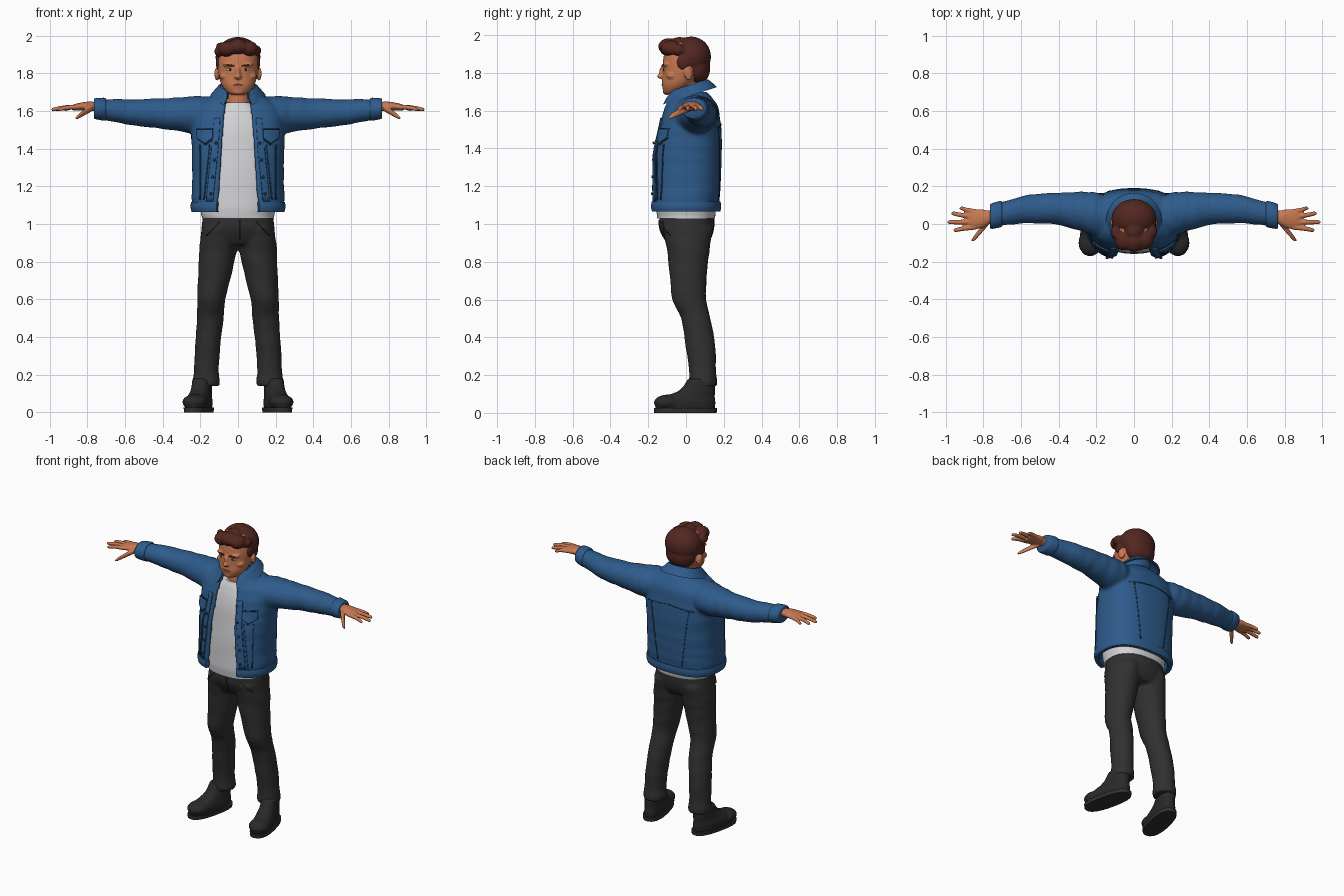
import bpy, bmesh, math, random
from mathutils import Matrix, Euler, Vector

random.seed(4)
if "Cube" in bpy.data.objects:
    bpy.data.objects.remove(bpy.data.objects["Cube"])


def material(name, r, g, b):
    m = bpy.data.materials.new(name)
    m.use_nodes = True
    m.diffuse_color = (r, g, b, 1)
    node = m.node_tree.nodes["Principled BSDF"]
    node.inputs["Base Color"].default_value = (r, g, b, 1)
    node.inputs["Roughness"].default_value = 0.8
    return m


DENIM = material("denim blue", .027, .105, .26)
SEAM = material("dark seam blue", .01, .04, .1)
SHIRT = material("shirt grey", .65, .65, .67)
TROUSER = material("charcoal", .03, .03, .032)
SHOE = material("shoe black", .022, .022, .022)
SKIN = material("skin", .58, .19, .085)
LIP = material("lip", .4, .11, .06)
HAIR = material("hair brown", .085, .02, .014)
EYE = material("eye white", .55, .5, .45)


def spow(v, p):
    return math.copysign(abs(v) ** p, v)


def sample(rings, steps):
    """Smoothly interpolate the ring values."""
    out, last = [], len(rings) - 1
    for i in range(last):
        quad = zip(rings[max(i - 1, 0)], rings[i], rings[i + 1], rings[min(i + 2, last)])
        quad = list(quad)
        for k in range(steps):
            t = k / steps
            out.append([b + .5 * t * (c - a + t * (2 * a - 5 * b + 4 * c - d + t * (3 * (b - c) + d - a)))
                        for a, b, c, d in quad])
    return out + [rings[-1]]


def loft(bm, rings, axis="z", p=1, n=32, steps=4, wrinkle=0, thick=.02, tilt=0):
    """Rings are (position, centre, centre, radius, radius[, half front opening])."""
    loops, is_open = [], len(rings[0]) > 5
    for j, (s, c1, c2, r1, r2, *gap) in enumerate(sample(rings, steps)):
        if is_open:
            a0 = math.asin(min(1, gap[0] / r1) ** (1 / p))
            arc = [a0 + (2 * math.pi - 2 * a0) * i / (n - 1) for i in range(n)]
            pairs = [(a, 0) for a in arc] + [(a, thick) for a in reversed(arc)]
        else:
            pairs = [(2 * math.pi * i / n, 0) for i in range(n)]
        loop = []
        for a, inset in pairs:
            w = 1 + wrinkle * math.sin(j * 1.9 + 2 * math.sin(a + .4 * j))
            u = c1 + (r1 * w - inset) * spow(math.sin(a), p)
            v = c2 - (r2 * w - inset) * spow(math.cos(a), p)
            loop.append(bm.verts.new((u, v, s + tilt * v) if axis == "z" else (s, u, v)))
        loops.append(loop)
    m = len(loops[0])
    for a, b in zip(loops, loops[1:]):
        for i in range(m):
            bm.faces.new((a[i], a[(i + 1) % m], b[(i + 1) % m], b[i]))
    for loop in (loops[0], loops[-1]):
        if is_open:
            for i in range(n - 1):
                bm.faces.new((loop[i], loop[i + 1], loop[m - 2 - i], loop[m - 1 - i]))
        else:
            bm.faces.new(loop)


def ball(bm, centre, radii, rot=(0, 0, 0)):
    mat = Matrix.Translation(centre) @ Euler(rot).to_matrix().to_4x4() @ Matrix.Diagonal((*radii, 1))
    bmesh.ops.create_icosphere(bm, subdivisions=3, radius=1, matrix=mat)


def finish(name, bm, mat, mirror=False, voxel=0, smooth=0):
    bmesh.ops.recalc_face_normals(bm, faces=bm.faces)
    me = bpy.data.meshes.new(name)
    bm.to_mesh(me)
    bm.free()
    me.materials.append(mat)
    me.shade_smooth()
    me.set_sharp_from_angle(angle=math.radians(50))
    ob = bpy.data.objects.new(name, me)
    bpy.context.collection.objects.link(ob)
    if mirror:
        ob.modifiers.new("mirror", "MIRROR").use_clip = False
    if voxel:
        r = ob.modifiers.new("blend", "REMESH")
        r.mode, r.voxel_size, r.use_smooth_shade = "VOXEL", voxel, True
    if smooth:
        s = ob.modifiers.new("soften", "SMOOTH")
        s.factor, s.iterations = .5, smooth
    return ob


def plate(name, mat, target, quads, side=-1, lift=.002, mirror=True, n=8):
    """Thin cloth panels from (x, z) corners, laid on the front or back of a garment."""
    bm = bmesh.new()
    for a, b, c, d in quads:
        a, b, c, d = (Vector((x, side * .4, z)) for x, z in (a, b, c, d))
        g = [[bm.verts.new(a.lerp(b, i / n).lerp(d.lerp(c, i / n), j / n)) for i in range(n + 1)]
             for j in range(n + 1)]
        for j in range(n):
            for i in range(n):
                bm.faces.new((g[j][i], g[j][i + 1], g[j + 1][i + 1], g[j + 1][i]))
    bmesh.ops.remove_doubles(bm, verts=bm.verts, dist=.0005)
    ob = finish(name, bm, mat, mirror)
    w = ob.modifiers.new("lay on", "SHRINKWRAP")
    w.target, w.wrap_method, w.wrap_mode, w.offset = target, "PROJECT", "ABOVE_SURFACE", lift
    w.use_project_y, w.use_positive_direction, w.use_negative_direction = True, side < 0, side > 0
    t = ob.modifiers.new("thickness", "SOLIDIFY")
    t.thickness, t.offset = .008, 0


def line(x1, z1, x2, z2, w=.003):
    """Narrow strip between two points."""
    d = Vector((z1 - z2, x2 - x1)).normalized() * w
    return ((x1 - d.x, z1 - d.y), (x2 - d.x, z2 - d.y), (x2 + d.x, z2 + d.y), (x1 + d.x, z1 + d.y))


# Trousers
bm = bmesh.new()
loft(bm, [(1.05, 0, .005, .185, .145), (.98, 0, .005, .194, .145), (.92, 0, .01, .195, .122),
          (.89, 0, .01, .17, .1)], p=.9)
for s in (1, -1):
    legs = [(.98, .1, .008, .09, .135), (.88, .105, .012, .1, .116), (.75, .12, .012, .09, .1),
            (.6, .142, .017, .075, .09), (.5, .147, .052, .071, .078), (.35, .161, .077, .067, .079),
            (.22, .168, .088, .066, .071), (.17, .168, .09, .072, .076), (.14, .168, .09, .07, .074)]
    loft(bm, [(z, s * x, y, rx, ry) for z, x, y, rx, ry in legs], wrinkle=.015)
trousers = finish("trousers", bm, TROUSER, voxel=.011, smooth=3)
plate("fly_seam", SHOE, trousers, [line(.012, 1.02, .012, .92)], mirror=False, lift=0)
plate("pocket_seams", SHOE, trousers, [line(.1, 1.01, .165, .94)], lift=0)

# Shoes
for name, mat in (("shoes", SHOE), ("soles", TROUSER)):
    bm = bmesh.new()
    if name == "shoes":
        loft(bm, [(.02, 0, 0, .06, .16), (.06, 0, 0, .062, .162), (.085, 0, .02, .056, .138),
                  (.12, 0, .065, .052, .095), (.18, 0, .085, .05, .07)], p=.85)
        ball(bm, (0, -.095, .055), (.066, .075, .042))
        for i in range(3):
            ball(bm, (0, -.045 + .03 * i, .1 + .014 * i), (.045, .009, .012))
    else:
        loft(bm, [(0, 0, 0, .066, .168), (.025, 0, 0, .068, .17)], p=.8, steps=1)
    bmesh.ops.rotate(bm, verts=bm.verts, matrix=Matrix.Rotation(.22, 3, "Z"))
    bmesh.ops.translate(bm, verts=bm.verts, vec=(.208, -.003, 0))
    finish(name, bm, mat, True, .008 if mat == SHOE else 0, 2 if mat == SHOE else 0)

# Shirt
bm = bmesh.new()
loft(bm, [(1.03, 0, 0, .19, .152), (1.1, 0, 0, .2, .158), (1.3, 0, 0, .2, .15),
          (1.5, 0, .01, .185, .14), (1.6, 0, .01, .13, .112), (1.645, 0, .005, .075, .085)],
     p=.85, wrinkle=.008, n=48)
finish("shirt", bm, SHIRT)

# Jacket body and sleeves
bm = bmesh.new()
body = [(1.07, 0, -.005, .24, .178, .115), (1.14, 0, -.005, .246, .184, .11),
        (1.25, 0, 0, .243, .185, .1), (1.38, 0, .005, .245, .184, .092), (1.48, 0, .017, .248, .172, .085),
        (1.56, 0, .022, .245, .158, .078), (1.62, 0, .027, .222, .143, .07),
        (1.66, 0, .025, .17, .12, .065), (1.7, 0, .02, .095, .09, .06)]
loft(bm, body, p=.8, n=64, wrinkle=.006, thick=.025)
sleeve = [(.1, .04, 1.6, .09, .07), (.2, .05, 1.58, .115, .1), (.27, .065, 1.58, .106, .095),
          (.4, .08, 1.586, .086, .081), (.55, .08, 1.592, .076, .07), (.7, .055, 1.606, .063, .056),
          (.74, .045, 1.61, .06, .05)]
for s in (1, -1):
    loft(bm, [(s * r[0], *r[1:]) for r in sleeve], "x", wrinkle=.025)
jacket = finish("jacket", bm, DENIM, voxel=.01, smooth=3)

# Jacket trim: hem band, cuffs, collar
bm = bmesh.new()
loft(bm, [(1.065, 0, -.005, .246, .186, .114), (1.09, 0, -.005, .252, .191, .114),
          (1.118, 0, -.005, .249, .188, .112)], p=.8, n=64)
finish("hem_band", bm, DENIM)
bm = bmesh.new()
loft(bm, [(.7, .053, 1.608, .065, .056), (.71, .052, 1.609, .07, .061), (.755, .042, 1.612, .068, .056),
          (.765, .04, 1.612, .06, .05)], "x", steps=2)
finish("cuffs", bm, DENIM, True)
bm = bmesh.new()
loft(bm, [(1.68, 0, .01, .085, .085, .06), (1.725, 0, .012, .09, .095, .055), (1.728, 0, .012, .1, .104, .06),
          (1.7, 0, .012, .125, .13, .06), (1.672, 0, .012, .148, .152, .075)],
     p=.95, n=40, thick=.012, tilt=.32, steps=3)
finish("collar", bm, DENIM)

# Jacket panels, pockets and seams
plate("plackets", DENIM, jacket, [((.132, 1.12), (.165, 1.12), (.138, 1.4), (.105, 1.4)),
                                 ((.105, 1.4), (.138, 1.4), (.125, 1.56), (.095, 1.56))])
flap = [((.132, 1.5), (.132, 1.455), (.172, 1.425), (.172, 1.5)),
        ((.172, 1.5), (.172, 1.425), (.212, 1.455), (.212, 1.5))]
plate("pocket_flaps", DENIM, jacket, flap, lift=.007)
rim = [line(.13, 1.455, .172, 1.42), line(.172, 1.42, .214, 1.455), line(.13, 1.505, .214, 1.505)]
seams = [line(.15, 1.42, .18, 1.13), line(.2, 1.42, .2, 1.13), line(.166, 1.12, .14, 1.4)]
plate("front_seams", SEAM, jacket, rim + seams, lift=0)
plate("back_seams", SEAM, jacket, [line(0, 1.53, .17, 1.51), line(.14, 1.51, .09, 1.13)], side=1, lift=-.001)
bm = bmesh.new()
for i in range(4):
    ball(bm, (.143 - .009 * i, -.18 + .003 * i, 1.16 + .09 * i), (.008, .006, .008))
finish("buttons", bm, SEAM, True)

# Head, neck, nose, ears
bm = bmesh.new()
loft(bm, [(1.69, 0, -.08, .045, .035), (1.71, 0, -.062, .068, .06), (1.74, 0, -.045, .088, .082),
          (1.78, 0, -.02, .101, .104), (1.82, 0, -.012, .107, .112), (1.87, 0, -.005, .109, .116),
          (1.92, 0, 0, .1, .11), (1.96, 0, 0, .065, .08)], p=.92)
loft(bm, [(1.58, 0, .01, .075, .075), (1.66, 0, 0, .064, .068), (1.76, 0, .01, .064, .066)])
ball(bm, (0, -.128, 1.782), (.019, .026, .014))
ball(bm, (0, -.122, 1.81), (.013, .02, .036), (-.25, 0, 0))
ball(bm, (0, -.1, 1.703), (.036, .024, .02))
ball(bm, (0, -.113, 1.738), (.034, .016, .014))
for s in (1, -1):
    ball(bm, (s * .045, -.105, 1.842), (.038, .02, .012), (0, s * -.15, 0))
    ball(bm, (s * .068, -.075, 1.785), (.032, .03, .02))
    ball(bm, (s * .112, .012, 1.795), (.012, .024, .036), (.2, 0, s * .3))
finish("head", bm, SKIN, voxel=.006, smooth=3)
for name, mat, centre, radii in (("eyes", EYE, (.042, -.107, 1.818), (.02, .012, .008)),
                                 ("irises", SHOE, (.042, -.117, 1.818), (.007, .004, .007)),
                                 ("eyebrows", HAIR, (.046, -.119, 1.842), (.03, .008, .006))):
    bm = bmesh.new()
    ball(bm, centre, radii, (0, -.15, .25))
    finish(name, bm, mat, True)
bm = bmesh.new()
ball(bm, (0, -.124, 1.738), (.026, .006, .005))
finish("lips", bm, LIP)

# Hair: cap, nape, sideburns and swept locks
bm = bmesh.new()
ball(bm, (0, .028, 1.885), (.12, .105, .108))
ball(bm, (0, .055, 1.825), (.102, .074, .088))
for s in (1, -1):
    ball(bm, (s * .103, -.015, 1.855), (.015, .035, .04))
for x, y, z, r in ((-.055, -.085, 1.928, .05), (.0, -.09, 1.94, .052), (.055, -.08, 1.93, .05),
                   (-.09, -.045, 1.915, .036), (.088, -.04, 1.92, .036), (0, -.035, 1.945, .053)):
    ball(bm, (x, y, z), (r, r * 1.1, r * .85))
for i in range(14):
    a = math.pi * (i + .5) / 14
    x = .095 * math.cos(a)
    ball(bm, (x, -.045 - .07 * math.sin(a), 1.915 + .03 * random.random()),
         (.014, .034, .022), (random.uniform(-.5, .5), 0, -x * 6 + random.uniform(-.4, .4)))
finish("hair", bm, HAIR, voxel=.007, smooth=2)

# Hands
bm = bmesh.new()
loft(bm, [(.72, .042, 1.615, .034, .026), (.77, .035, 1.625, .036, .024), (.81, .028, 1.625, .05, .023),
          (.86, .025, 1.62, .053, .018), (.88, .025, 1.617, .045, .013)], "x")
for y0, x1, y1 in ((.065, .925, .083), (.038, .97, .055), (.01, .99, .01), (-.016, .958, -.032)):
    loft(bm, [(.84, y0, 1.622, .014, .013), ((.85 + x1) / 2, (y0 + y1) / 2, 1.618, .013, .012),
              (x1 - .012, y1, 1.609, .011, .01), (x1, y1, 1.607, .005, .005)], "x", n=12)
loft(bm, [(.775, .015, 1.615, .025, .018), (.81, -.03, 1.595, .02, .017), (.845, -.072, 1.572, .016, .013),
          (.862, -.088, 1.56, .006, .006)], "x", n=12)
finish("hands", bm, SKIN, True, .005, 2)
